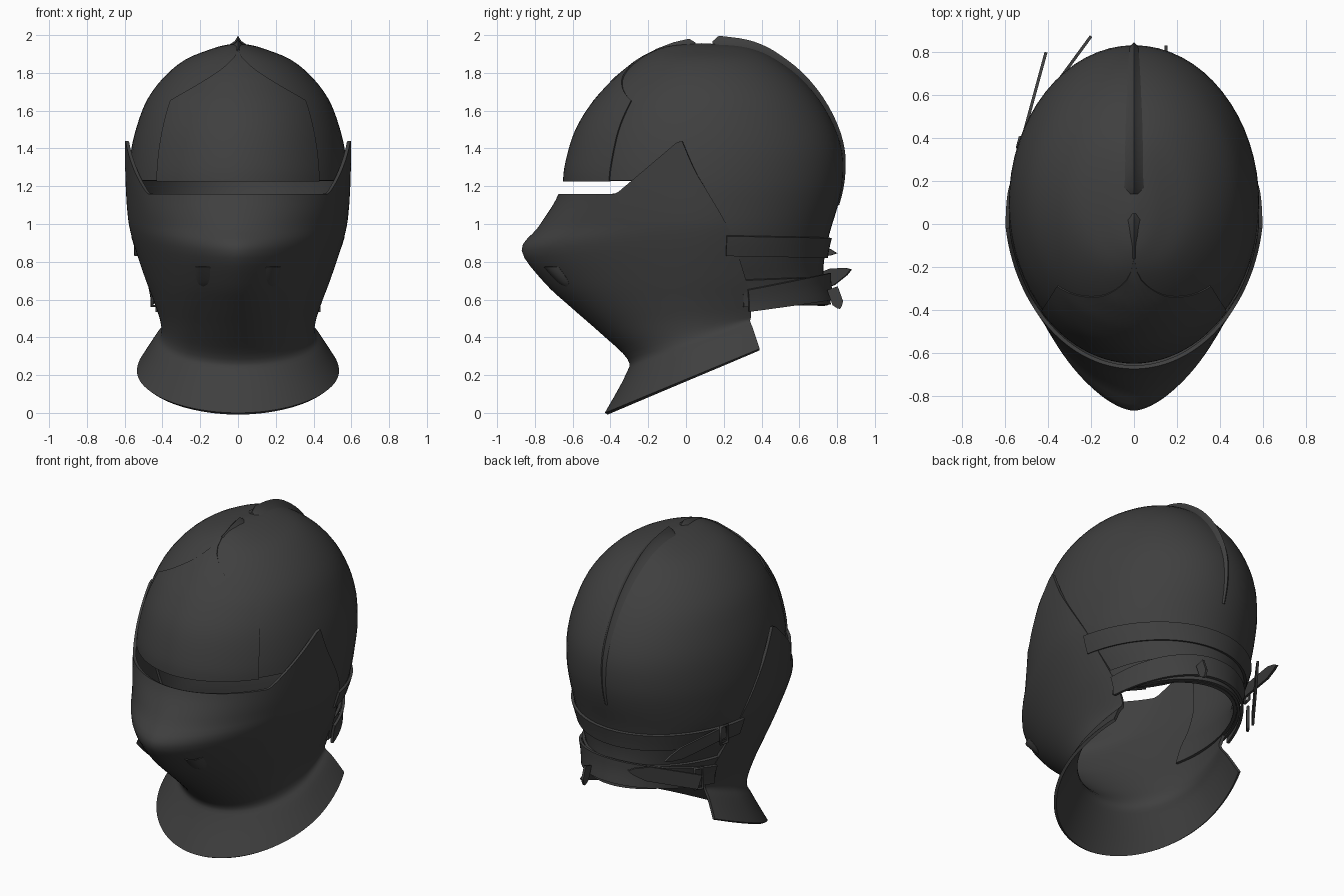
import bpy, bmesh, math
from mathutils import Vector

old = bpy.data.objects.get("Cube")
if old:
    bpy.data.objects.remove(old, do_unlink=True)

steel = bpy.data.materials.new("dark_steel")
steel.use_nodes = True
COL = (0.05, 0.05, 0.05, 1)
steel.diffuse_color = COL
steel.node_tree.nodes["Principled BSDF"].inputs["Base Color"].default_value = COL
CENTRE = Vector((0, 0.1, 1.0))


def spline(rows, u):
    """Catmull-Rom blend of parameter rows."""
    u = max(0.0, min(len(rows) - 1.0, u))
    i = min(int(u), len(rows) - 2)
    t = u - i
    a, b, c, d = (rows[max(0, min(len(rows) - 1, i + k))] for k in (-1, 0, 1, 2))
    return [0.5 * (2 * q + (r - p) * t + (2 * p - 5 * q + 4 * r - s) * t * t
                   + (3 * q - p - 3 * r + s) * t ** 3) for p, q, r, s in zip(a, b, c, d)]


def finish(name, bm, thick=0.0, angle=40):
    bmesh.ops.remove_doubles(bm, verts=bm.verts, dist=1e-5)
    bmesh.ops.recalc_face_normals(bm, faces=bm.faces)
    bm.normal_update()
    if thick and sum(f.normal.dot(f.calc_center_median() - CENTRE) for f in bm.faces) < 0:
        bmesh.ops.reverse_faces(bm, faces=bm.faces)
    me = bpy.data.meshes.new(name)
    bm.to_mesh(me)
    bm.free()
    me.materials.append(steel)
    ob = bpy.data.objects.new(name, me)
    bpy.context.collection.objects.link(ob)
    bpy.ops.object.select_all(action='DESELECT')
    bpy.context.view_layer.objects.active = ob
    ob.select_set(True)
    if thick:
        mod = ob.modifiers.new("thickness", 'SOLIDIFY')
        mod.thickness = thick
        mod.offset = -1
        bpy.ops.object.modifier_apply(modifier=mod.name)
    bpy.ops.object.shade_smooth_by_angle(angle=math.radians(angle))
    return ob


def sheet(name, func, nu, nv, thick, keep=None):
    """Shell from func(u, v), both 0..1."""
    bm = bmesh.new()
    g = [[bm.verts.new(func(i / nu, j / nv)) for j in range(nv + 1)] for i in range(nu + 1)]
    for i in range(nu):
        for j in range(nv):
            q = (g[i][j], g[i + 1][j], g[i + 1][j + 1], g[i][j + 1])
            if keep is None or keep(sum((v.co for v in q), Vector()) / 4):
                bm.faces.new(q)
    bmesh.ops.delete(bm, geom=[v for v in bm.verts if not v.link_faces], context='VERTS')
    return finish(name, bm, thick)


# Skull: z, front y, back y, half width
SKULL = [(1.957, 0.08, 0.08, 0.0), (1.945, -0.07, 0.27, 0.08), (1.92, -0.16, 0.38, 0.16),
         (1.87, -0.25, 0.48, 0.28), (1.78, -0.36, 0.60, 0.39), (1.66, -0.47, 0.705, 0.48),
         (1.52, -0.56, 0.785, 0.535), (1.38, -0.61, 0.828, 0.568), (1.23, -0.635, 0.83, 0.583),
         (1.10, -0.61, 0.805, 0.578), (0.95, -0.56, 0.76, 0.56), (0.80, -0.53, 0.73, 0.51),
         (0.68, -0.53, 0.73, 0.455), (0.57, -0.55, 0.75, 0.425)]


def skull_at(u, a, off=0.0, z=None):
    zz, yf, yb, w = spline(SKULL, u)
    w, b = w + off, (yb - yf) / 2 + off
    return Vector((w * math.sin(a), (yf + yb) / 2 - b * math.cos(a), zz if z is None else z))


def skull_z(z, a, off=0.0):
    for i in range(len(SKULL) - 1):
        z0, z1 = SKULL[i][0], SKULL[i + 1][0]
        if z >= z1:
            return skull_at(i + (z0 - z) / (z0 - z1), a, off, z)
    return skull_at(len(SKULL) - 1, a, off, z)


n = len(SKULL) - 1
sheet("skull", lambda u, v: skull_at(u * n, v * 2 * math.pi), n * 3, 64, 0.02,
      lambda c: c.z > 1.23 or c.y > -0.08)


# Brow reinforcement with a chevron upper edge
def brow(u, v):
    a = (2 * v - 1) * math.radians(47)
    s = abs(2 * v - 1)
    top = 1.925 - 0.27 * s ** 0.8
    return skull_z(top + (1.225 - top) * u, a, 0.016 - 0.008 * s)


sheet("brow_plate", brow, 18, 28, 0.012)


# Comb ridges along the middle of the skull
def ridge(name, path, heights, half):
    bm = bmesh.new()
    rows = []
    for (y, z), h in zip(path, heights):
        p = Vector((0, y, z))
        d = (p - Vector((0, 0.1, 1.25))).normalized()
        w = half * min(1, 0.25 + h / 0.04)
        rows.append([bm.verts.new(p + d * k + Vector((x * w, 0, 0)))
                     for x, k in ((-1, -0.012), (-0.3, h * 0.35), (0, h), (0.3, h * 0.35), (1, -0.012))])
    for r, s in zip(rows, rows[1:]):
        for k in range(4):
            bm.faces.new((r[k], r[k + 1], s[k + 1], s[k]))
    for r in (rows[0], rows[-1]):
        bm.faces.new(r)
    finish(name, bm)


back = [(0.14, 1.955), (0.17, 1.955)]
for k in range(25):
    p = skull_at(1 + k * 8 / 24, math.pi)
    back.append((p.y, p.z))
ridge("rear_comb", back, [0.012, 0.042] + [0.04 - 0.034 * (k / 24) for k in range(25)], 0.055)
ridge("front_comb", [(0.05, 1.953), (0.02, 1.953), (-0.06, 1.943), (-0.16, 1.92)],
      [0.008, 0.028, 0.02, 0.006], 0.045)

# Visor and collar: front y, front z, half width, rear y, side ramp, backward rise, roundness
VISOR = [(-0.675, 1.16, 0.605, 0.00, 0.28, 0.0, 2.0), (-0.705, 1.10, 0.597, 0.07, 0.15, 0.0, 1.95),
         (-0.785, 0.98, 0.585, 0.18, 0.03, 0.05, 1.78), (-0.87, 0.86, 0.562, 0.24, 0.0, 0.08, 1.65),
         (-0.75, 0.69, 0.495, 0.31, 0.0, 0.04, 1.7), (-0.61, 0.56, 0.448, 0.34, 0.0, 0.05, 1.8),
         (-0.45, 0.42, 0.412, 0.345, 0.0, 0.10, 1.9), (-0.31, 0.285, 0.408, 0.34, 0.0, 0.20, 2.0),
         (-0.32, 0.20, 0.45, 0.355, 0.0, 0.245, 2.0), (-0.43, 0.0, 0.535, 0.39, 0.0, 0.34, 1.95)]


def visor_at(u, s, off=0.0):
    yf, zf, w, ye, ramp, rise, e = spline(VISOR, u)
    a = s * (math.pi / 2 + math.asin((ye - 0.1) / 0.64))
    sn, cs = math.sin(a), math.cos(a)
    w += off
    if cs >= 0:
        x, y = w * abs(sn) ** (2 / e), 0.1 - (0.1 - yf + off) * cs ** (2 / e)
    else:
        x, y = w * abs(sn), 0.1 - 0.64 * cs
    t = max(0, min(1, (y + 0.37) / 0.33))
    z = zf + ramp * t + rise * (y - yf) / (ye - yf)
    return Vector((math.copysign(x, s), y, z))


m = len(VISOR) - 1
sheet("visor_and_collar", lambda u, v: visor_at(u * m, 2 * v - 1), m * 4, 72, 0.018)


# Breath scoops: small raised pockets open at the top
def scoop(side):
    def f(u, v):
        w = 0.042 * math.sqrt(max(0.0, 1 - u ** 3)) + 0.002
        bump = 0.026 * (1 - u) ** 0.7 * math.sin(math.pi * v)
        return visor_at(3.55 + 0.62 * u, side * (0.235 + (2 * v - 1) * w), 0.002 + bump)
    return f


for side, label in ((-1, "right"), (1, "left")):
    sheet(label + "_breath_scoop", scoop(side), 8, 8, 0.006)


# Bands round the nape: side angle, low and high edge at the sides and at the back
def band(name, a0, side, rear, off):
    a0 = math.radians(a0)

    def f(u, v):
        a = a0 + (2 * math.pi - 2 * a0) * v
        t = math.sin(math.pi * v)
        lo = side[0] + (rear[0] - side[0]) * t
        hi = side[1] + (rear[1] - side[1]) * t
        return skull_z(lo + (hi - lo) * u, a, off)
    sheet(name, f, 4, 40, 0.016)


band("upper_nape_band", 100, (0.83, 0.935), (0.82, 0.925), 0.018)
band("lower_nape_strap", 110, (0.535, 0.65), (0.60, 0.74), 0.04)
band("nape_lame", 108, (0.56, 0.70), (0.575, 0.72), 0.018)


# Loose strap ends: pointed plates along a line, standing on edge
def strap_end(name, p, q, width, thick=0.014):
    p, q = Vector(p), Vector(q)
    d = q - p
    nrm = d.cross(Vector((0, 0, 1))).normalized()
    up = nrm.cross(d).normalized()
    outline = [(0, -0.5), (0.72, -0.5), (0.92, -0.22), (1, 0), (0.92, 0.22), (0.72, 0.5), (0, 0.5)]
    bm = bmesh.new()
    face = bm.faces.new([bm.verts.new(p + d * t + up * k * width - nrm * thick / 2) for t, k in outline])
    r = bmesh.ops.extrude_face_region(bm, geom=[face])
    bmesh.ops.translate(bm, vec=nrm * thick,
                        verts=[g for g in r["geom"] if isinstance(g, bmesh.types.BMVert)])
    finish(name, bm, angle=30)


strap_end("upper_strap_end", (-0.53, 0.36, 0.90), (-0.41, 0.80, 0.845), 0.075)
strap_end("lower_strap_end", (-0.46, 0.52, 0.62), (-0.20, 0.875, 0.76), 0.09)
strap_end("strap_tab", (0.15, 0.775, 0.66), (0.15, 0.815, 0.55), 0.06)


# Buckles: open rectangular frames beside the strap ends
def buckle(name, pos, direction, width, height):
    d = Vector(direction).normalized()
    pos, up = Vector(pos), Vector((0, 0, 1))
    cu = bpy.data.curves.new(name, 'CURVE')
    cu.dimensions = '3D'
    cu.bevel_depth = 0.009
    cu.bevel_resolution = 1
    sp = cu.splines.new('POLY')
    sp.points.add(3)
    sp.use_cyclic_u = True
    for pt, (i, j) in zip(sp.points, ((-1, -1), (1, -1), (1, 1), (-1, 1))):
        pt.co = (*(pos + d * i * width / 2 + up * j * height / 2), 1)
    cu.materials.append(steel)
    bpy.context.collection.objects.link(bpy.data.objects.new(name, cu))


buckle("upper_buckle", (-0.535, 0.38, 0.89), (0.12, 0.44, 0), 0.05, 0.11)
buckle("lower_buckle", (-0.44, 0.50, 0.63), (0.26, 0.35, 0), 0.05, 0.13)
